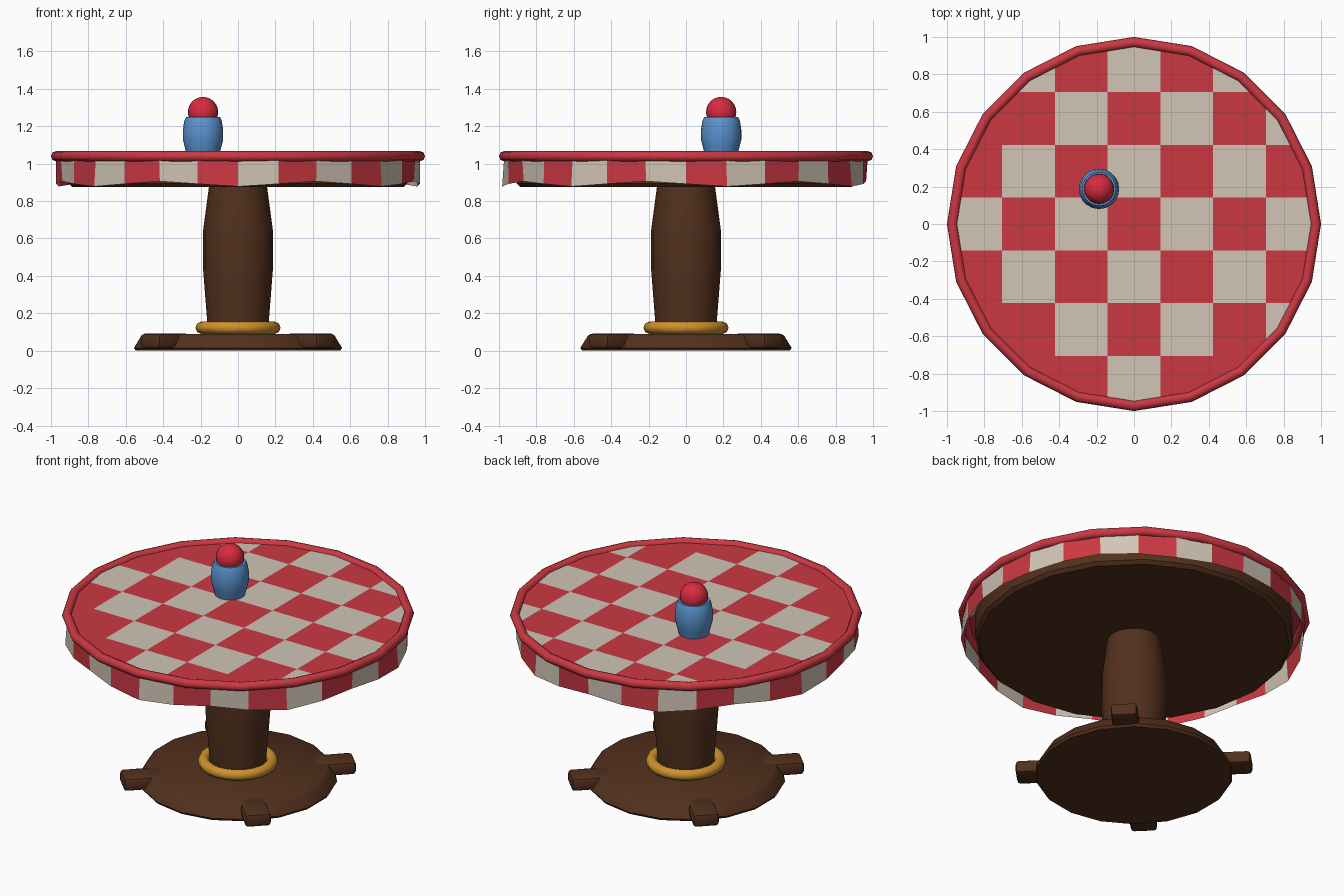
import bpy, bmesh
from math import sin, cos, pi, radians

if "Cube" in bpy.data.objects:
    bpy.data.objects.remove(bpy.data.objects["Cube"])


def material(name, rgb):
    m = bpy.data.materials.new(name)
    m.diffuse_color = (*rgb, 1)
    m.use_nodes = True
    m.node_tree.nodes["Principled BSDF"].inputs["Base Color"].default_value = m.diffuse_color
    return m


WOOD = material("wood", (0.085, 0.03, 0.012))
RED = material("red_cloth", (0.60, 0.04, 0.055))
CREAM = material("cream_cloth", (0.64, 0.56, 0.47))
GOLD = material("gold", (0.62, 0.29, 0.025))
BLUE = material("blue_glaze", (0.10, 0.29, 0.62))
BALL = material("bright_red", (0.68, 0.025, 0.05))


def make(name, bm, *mats, smooth=35):
    me = bpy.data.meshes.new(name)
    bm.to_mesh(me)
    bm.free()
    ob = bpy.data.objects.new(name, me)
    bpy.context.collection.objects.link(ob)
    for m in mats:
        me.materials.append(m)
    if smooth:
        bpy.ops.object.select_all(action='DESELECT')
        ob.select_set(True)
        bpy.context.view_layer.objects.active = ob
        bpy.ops.object.shade_smooth_by_angle(angle=radians(smooth))
    return ob


def lathe(name, profile, n, mat, centre=(0, 0), closed=False, smooth=35):
    """Revolve (radius, z) points with n sides; capped unless the profile is a closed ring."""
    bm = bmesh.new()
    rings = [[bm.verts.new((centre[0] + r * sin(2 * pi * i / n), centre[1] + r * cos(2 * pi * i / n), z))
              for i in range(n)] for r, z in profile]
    pairs = list(zip(rings, rings[1:])) + ([(rings[-1], rings[0])] if closed else [])
    for a, b in pairs:
        for i in range(n):
            bm.faces.new((a[i], a[(i + 1) % n], b[(i + 1) % n], b[i]))
    if not closed:
        bm.faces.new(rings[0])
        bm.faces.new(rings[-1])
    bmesh.ops.recalc_face_normals(bm, faces=bm.faces)
    return make(name, bm, mat, smooth=smooth)


def ring(name, major, minor, z, n, mat, sides=8):
    pts = [(major + minor * cos(2 * pi * k / sides), z + minor * sin(2 * pi * k / sides)) for k in range(sides)]
    return lathe(name, pts, n, mat, closed=True, smooth=50)


# Base, column and table board
lathe("base_disc", [(0.555, 0), (0.565, 0.015), (0.525, 0.08), (0.51, 0.09)], 18, WOOD)
lathe("column", [(0.16, 0.08), (0.165, 0.16), (0.187, 0.44), (0.187, 0.64), (0.155, 0.88)], 16, WOOD)
lathe("table_board", [(0.885, 0.875), (0.905, 0.895), (0.905, 1.03)], 20, WOOD)
ring("base_collar", 0.195, 0.033, 0.123, 24, GOLD)

# Four stub feet on the diagonals
for k in range(4):
    a = pi / 4 + k * pi / 2
    bm = bmesh.new()
    bmesh.ops.create_cube(bm, size=1)
    bmesh.ops.scale(bm, vec=(0.24, 0.15, 0.08), verts=bm.verts)
    bmesh.ops.bevel(bm, geom=bm.edges[:], offset=0.02, segments=2, profile=0.5, affect='EDGES')
    foot = make(f"foot_{k + 1}", bm, WOOD)
    foot.location = (0.55 * cos(a), 0.55 * sin(a), 0.052)
    foot.rotation_euler.z = a

# Checkered cloth top: a 20-sided disc cut along grid lines
CELL = 0.282
bm = bmesh.new()
bmesh.ops.create_circle(bm, cap_ends=True, segments=20, radius=0.965)
bmesh.ops.translate(bm, vec=(0, 0, 1.046), verts=bm.verts)
for axis in ((1, 0, 0), (0, 1, 0)):
    for k in range(6):
        p = (k - 2.5) * CELL
        bmesh.ops.bisect_plane(bm, geom=bm.verts[:] + bm.edges[:] + bm.faces[:],
                               plane_co=[p * c for c in axis], plane_no=axis)
PLAIN = {(-3, 2), (-3, -2), (-2, -3), (2, -3)}  # edge cells that stay red
for f in bm.faces:
    c = f.calc_center_bounds()
    cell = (round(c.x / CELL), round(c.y / CELL))
    f.material_index = (sum(cell) % 2) if cell not in PLAIN else 0
    if f.normal.z < 0:
        f.normal_flip()
make("cloth_top", bm, RED, CREAM, smooth=None)

# Hanging cloth edge: 28 striped panels with a gently waved hem
bm = bmesh.new()
N = 28
top, hem = [], []
for i in range(N):
    t = 2 * pi * i / N
    w = cos(7 * t)
    x, y = sin(t), -cos(t)
    r = 0.973 + 0.010 * w
    top.append(bm.verts.new((0.972 * x, 0.972 * y, 1.035)))
    hem.append(bm.verts.new((r * x, r * y, 0.892 - 0.014 * w)))
for i in range(N):
    j = (i + 1) % N
    f = bm.faces.new((hem[i], hem[j], top[j], top[i]))
    f.material_index = (i + 1) % 2
make("cloth_skirt", bm, RED, CREAM, smooth=None)

# Rolled rim around the cloth
ring("cloth_rim", 0.972, 0.028, 1.04, 20, RED)

# Small pot with a ball on top
POT = (-0.187, 0.188)
lathe("pot", [(0.085, 1.04), (0.098, 1.09), (0.108, 1.13), (0.108, 1.18), (0.10, 1.23), (0.09, 1.25)],
      20, BLUE, POT, smooth=45)
bm = bmesh.new()
bmesh.ops.create_uvsphere(bm, u_segments=20, v_segments=12, radius=0.081)
ball = make("pot_ball", bm, BALL)
ball.location = (*POT, 1.276)
